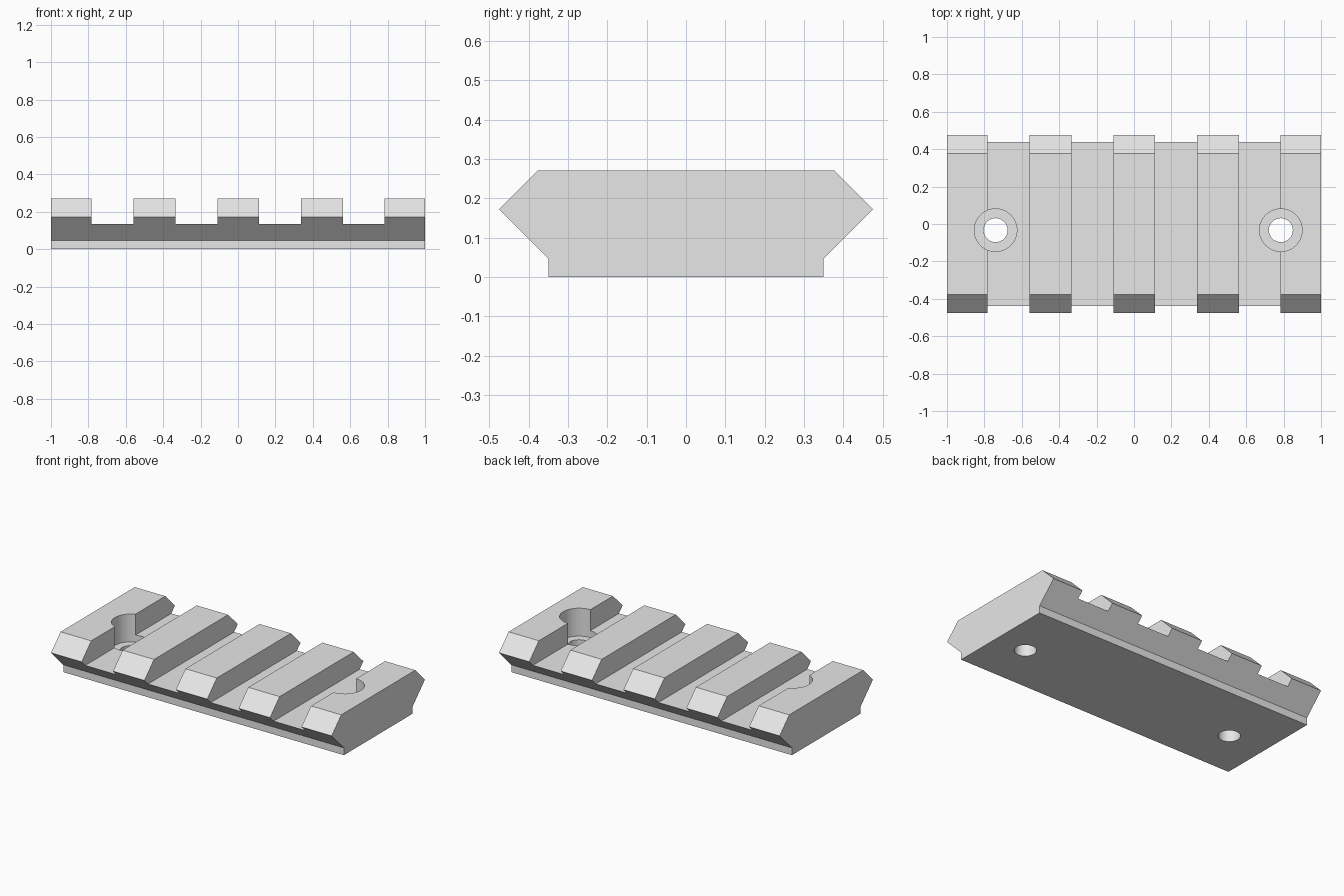
import bpy
import bmesh
import math
from mathutils import Matrix

if "Cube" in bpy.data.objects:
    bpy.data.objects.remove(bpy.data.objects["Cube"], do_unlink=True)

GREY = (0.8, 0.8, 0.8, 1.0)
SLOT_FLOOR, BORE_FLOOR, TOP = 0.135, 0.09, 0.27


def make_object(name, bm):
    bmesh.ops.recalc_face_normals(bm, faces=bm.faces)
    mesh = bpy.data.meshes.new(name)
    bm.to_mesh(mesh)
    bm.free()
    obj = bpy.data.objects.new(name, mesh)
    bpy.context.collection.objects.link(obj)
    return obj


def box_cutter(name, x0, x1, z0, z1):
    bm = bmesh.new()
    place = Matrix.Translation(((x0 + x1) / 2, 0, (z0 + z1) / 2))
    size = Matrix.Diagonal((x1 - x0, 1.2, z1 - z0, 1))
    bmesh.ops.create_cube(bm, size=1, matrix=place @ size)
    return make_object(name, bm)


def round_cutter(name, x, y, radius, z0, z1):
    bm = bmesh.new()
    bmesh.ops.create_cone(bm, cap_ends=True, segments=48, radius1=radius,
                          radius2=radius, depth=z1 - z0,
                          matrix=Matrix.Translation((x, y, (z0 + z1) / 2)))
    return make_object(name, bm)


# Rail body: mirrored dovetail section swept along x
half = [(0.35, 0), (0.35, 0.047), (0.475, 0.172), (0.377, TOP)]
section = half + [(-y, z) for y, z in reversed(half)]
bm = bmesh.new()
face = bm.faces.new([bm.verts.new((-1, y, z)) for y, z in section])
swept = bmesh.ops.extrude_face_region(bm, geom=[face])["geom"]
bmesh.ops.translate(bm, vec=(2, 0, 0),
                    verts=[v for v in swept if isinstance(v, bmesh.types.BMVert)])
rail = make_object("mounting_rail", bm)

# Cross slots
cutters = []
for i in range(4):
    x = -0.67 + i * 0.4475
    cutters.append(box_cutter("slot_cutter", x - 0.112, x + 0.112, SLOT_FLOOR, 0.5))

# Counterbored screw holes
for x in (-0.74, 0.785):
    cutters.append(round_cutter("counterbore_cutter", x, -0.033, 0.114, BORE_FLOOR, 0.5))
    cutters.append(round_cutter("screw_hole_cutter", x, -0.033, 0.064, -0.2, 0.4))

# Cut and clean up
bpy.context.view_layer.objects.active = rail
for cutter in cutters:
    cutter.hide_render = True
    mod = rail.modifiers.new("cut", "BOOLEAN")
    mod.operation = "DIFFERENCE"
    mod.solver = "EXACT"
    mod.object = cutter
    bpy.ops.object.modifier_apply(modifier=mod.name)
    bpy.data.objects.remove(cutter, do_unlink=True)

# Material and shading
metal = bpy.data.materials.new("light grey metal")
metal.use_nodes = True
metal.diffuse_color = GREY
metal.node_tree.nodes["Principled BSDF"].inputs["Base Color"].default_value = GREY
rail.data.materials.clear()
rail.data.materials.append(metal)

bpy.ops.object.select_all(action="DESELECT")
rail.select_set(True)
bpy.ops.object.shade_smooth_by_angle(angle=math.radians(30))
